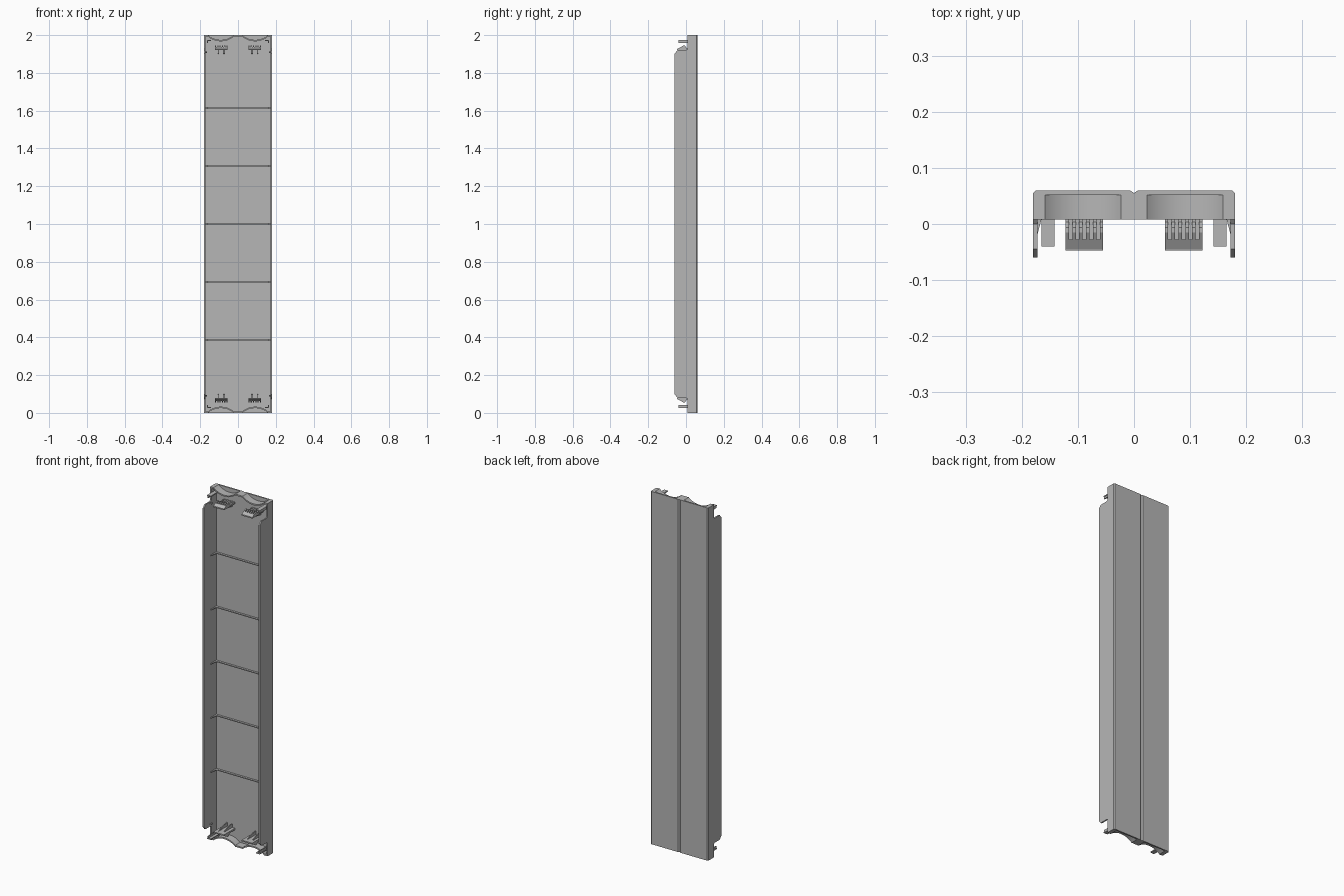
import bpy, bmesh, math

cube = bpy.data.objects.get("Cube")
if cube:
    bpy.data.objects.remove(cube, do_unlink=True)

grey = bpy.data.materials.new("plain_grey")
grey.use_nodes = True
colour = (0.47, 0.47, 0.47, 1)
grey.diffuse_color = colour
grey.node_tree.nodes["Principled BSDF"].inputs["Base Color"].default_value = colour

HALF, FRONT, BACK = 0.18, 0.008, 0.06      # half width, rim front, rear face
WALL = 0.008
INNER = BACK - WALL


def prism(name, outline, axis, start, end):
    """Extrude a closed 2D outline along the x, y or z axis."""
    def place(p, t):
        return {"x": (t, *p), "y": (p[0], t, p[1]), "z": (*p, t)}[axis]
    bm = bmesh.new()
    low = [bm.verts.new(place(p, start)) for p in outline]
    high = [bm.verts.new(place(p, end)) for p in outline]
    bm.faces.new(low)
    bm.faces.new(high)
    for i in range(len(low)):
        j = (i + 1) % len(low)
        bm.faces.new((low[i], low[j], high[j], high[i]))
    bmesh.ops.recalc_face_normals(bm, faces=bm.faces)
    mesh = bpy.data.meshes.new(name)
    bm.to_mesh(mesh)
    bm.free()
    mesh.materials.append(grey)
    obj = bpy.data.objects.new(name, mesh)
    bpy.context.collection.objects.link(obj)
    bpy.ops.object.select_all(action="DESELECT")
    obj.select_set(True)
    bpy.context.view_layer.objects.active = obj
    bpy.ops.object.shade_smooth_by_angle(angle=math.radians(25))
    return obj


def box(name, x, y, z):
    return prism(name, [(x[0], y[0]), (x[1], y[0]), (x[1], y[1]), (x[0], y[1])], "z", *z)


# Back panel: bevelled long edges and a V groove down the middle
half = [(0.007, BACK), (HALF - 0.005, BACK), (HALF, BACK - 0.005), (HALF, INNER)]
panel = [(0, BACK - 0.005)] + half + [(-x, y) for x, y in reversed(half)]
prism("back_panel", panel, "z", 0, 2)

# Side walls: shallow at the ends, deep flanges with clipped corners between
end = [(INNER, 0), (FRONT, 0), (FRONT, 0.074), (0, 0.08),
       (-0.045, 0.08), (-0.06, 0.098)]
wall = end + [(y, 2 - z) for y, z in reversed(end)]
for side, s in (("left", 1), ("right", -1)):
    prism(side + "_wall", wall, "x", s * (HALF - WALL), s * HALF)

# Scalloped end wall height above x
MID, CHORD, SAG = 0.091, 0.068, 0.025
RADIUS = (CHORD ** 2 + SAG ** 2) / (2 * SAG)


def dip(x):
    d = abs(abs(x) - MID)
    if d >= CHORD:
        return 0
    return math.sqrt(RADIUS ** 2 - d ** 2) - (RADIUS - SAG)


scallop = [-CHORD + 2 * CHORD * i / 24 for i in range(25)]
xs = [-HALF] + [c + d for c in (-MID, MID) for d in scallop] + [HALF]

# Cross ribs: low over the panel, turning up along both walls
side_rib = [(HALF - WALL, INNER), (HALF - WALL, 0), (HALF - 0.012, 0),
            (HALF - 0.018, 0.036), (HALF - 0.024, 0.04)]
rib = side_rib + [(-x, y) for x, y in reversed(side_rib)]
for i in range(5):
    z = 1 + (i - 2) * 0.307
    prism(f"cross_rib_{i + 1}", rib, "z", z - 0.0025, z + 0.0025)

for label, top in (("top", True), ("bottom", False)):
    def level(z):
        return z if top else 2 - z

    # End wall following the two finger scallops
    outer = [(x, level(2 - dip(x))) for x in xs]
    inner = [(x, level(2 - WALL - dip(x))) for x in reversed(xs)]
    prism(label + "_end_wall", outer + inner, "y", FRONT, INNER + 0.001)

    for side, s in (("left", 1), ("right", -1)):
        name = f"{label}_{side}_"

        # Comb clip: tongue, wedge fins on its outer face, struts underneath
        box(name + "clip_tongue", (s * 0.055, s * 0.122), (-0.047, INNER),
            (level(1.920), level(1.927)))
        tip = [(-0.047, 1.926), (-0.028, 1.937), (-0.028, 1.926)]
        prism(name + "clip_tip", [(y, level(z)) for y, z in tip],
              "x", s * 0.055, s * 0.122)
        fin = [(-0.047, 1.926), (-0.015, 1.944), (-0.006, 1.944),
               (0.004, 1.930), (INNER, 1.930), (INNER, 1.926)]
        for i in range(6):
            x = 0.055 + i * 0.0122
            prism(f"{name}clip_fin_{i + 1}", [(y, level(z)) for y, z in fin],
                  "x", s * x, s * (x + 0.006))
        strut = [(-0.03, 1.921), (INNER, 1.921), (INNER, 1.900), (0.01, 1.906)]
        for i, x in enumerate((0.072, 0.102)):
            prism(f"{name}clip_strut_{i + 1}", [(y, level(z)) for y, z in strut],
                  "x", s * x, s * (x + 0.005))

        # T-shaped locating peg and its small wall gusset
        box(name + "peg_bar", (s * 0.142, s * 0.165), (-0.04, INNER),
            (level(1.969), level(1.975)))
        box(name + "peg_web", (s * 0.158, s * 0.163), (-0.04, INNER),
            (level(1.958), level(1.970)))
        gusset = [(s * 0.173, FRONT), (s * 0.165, FRONT), (s * 0.173, -0.022)]
        prism(name + "wall_gusset", gusset, "z", level(1.905), level(1.912))
